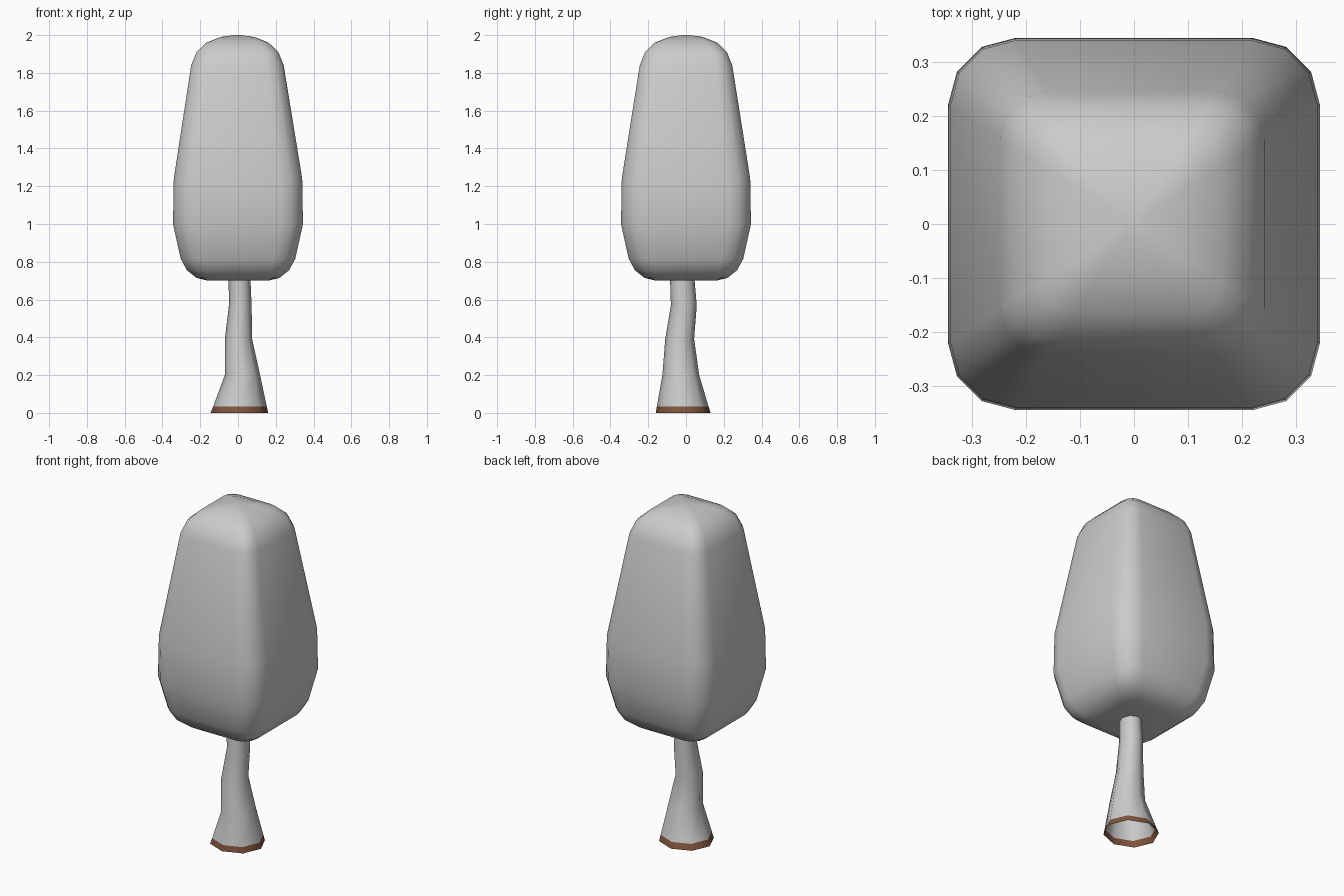
import bpy, bmesh
from math import sin, cos, pi

if "Cube" in bpy.data.objects:
    bpy.data.objects.remove(bpy.data.objects["Cube"])


def loft(name, rings, cap_start, cap_end, angle):
    """Skin a stack of equal-count point rings into one smooth object."""
    bm = bmesh.new()
    loops = [[bm.verts.new(p) for p in ring] for ring in rings]
    n = len(loops[0])
    for a, b in zip(loops, loops[1:]):
        for i in range(n):
            j = (i + 1) % n
            bm.faces.new((a[i], a[j], b[j], b[i]))
    if cap_start:
        bm.faces.new(loops[0][::-1])
    if cap_end:
        bm.faces.new(loops[-1])
    mesh = bpy.data.meshes.new(name)
    bm.to_mesh(mesh)
    bm.free()
    obj = bpy.data.objects.new(name, mesh)
    bpy.context.collection.objects.link(obj)
    bpy.ops.object.select_all(action='DESELECT')
    obj.select_set(True)
    bpy.context.view_layer.objects.active = obj
    bpy.ops.object.shade_smooth_by_angle(angle=angle)
    return obj


def rounded_square(cx, cy, z, half):
    """Square ring with three-segment rounded corners."""
    r = 0.36 * half
    pts = []
    for k in range(4):
        a0 = k * pi / 2
        mx = (half - r) * (1 if k in (0, 3) else -1)
        my = (half - r) * (1 if k in (0, 1) else -1)
        for s in range(4):
            a = a0 + s * pi / 6
            pts.append((cx + mx + r * cos(a), cy + my + r * sin(a), z))
    return pts


def oval(x0, x1, y0, y1, z, n=8):
    """Ring fitted to the given x and y extents."""
    return [((x0 + x1) / 2 + (x1 - x0) / 2 * cos(2 * pi * i / n),
             (y0 + y1) / 2 + (y1 - y0) / 2 * sin(2 * pi * i / n), z)
            for i in range(n)]


# Foliage: tapering rounded block with a domed top
profile = [(0.70, 0.16), (0.715, 0.22), (0.755, 0.27), (0.815, 0.303),
           (1.00, 0.344), (1.24, 0.34), (1.84, 0.245), (1.91, 0.217),
           (1.96, 0.165), (1.99, 0.09), (2.00, 0.02)]
loft("foliage", [rounded_square(-0.003 if z > 1.3 else 0, 0, z, h)
                 for z, h in profile], True, True, 1.2)

# Trunk: crooked, flared tube, open underneath
trunk = loft("trunk", [
    oval(-0.145, 0.16, -0.16, 0.13, 0.0),
    oval(-0.131, 0.152, -0.154, 0.119, 0.035),
    oval(-0.07, 0.117, -0.125, 0.07, 0.20),
    oval(-0.07, 0.075, -0.11, 0.043, 0.39),
    oval(-0.048, 0.072, -0.08, 0.057, 0.57),
    oval(-0.05, 0.065, -0.085, 0.043, 0.73)], False, False, 1.2)

# Brown band at the foot of the trunk
bark = bpy.data.materials.new("bark")
bark.diffuse_color = (0.6, 0.6, 0.6, 1)
bark.use_nodes = True
bark.node_tree.nodes["Principled BSDF"].inputs["Base Color"].default_value = bark.diffuse_color
brown = bpy.data.materials.new("brown_foot")
brown.diffuse_color = (0.22, 0.09, 0.045, 1)
brown.use_nodes = True
brown.node_tree.nodes["Principled BSDF"].inputs["Base Color"].default_value = brown.diffuse_color
trunk.data.materials.append(bark)
trunk.data.materials.append(brown)
for face in trunk.data.polygons:
    face.material_index = 1 if face.center.z < 0.03 else 0
